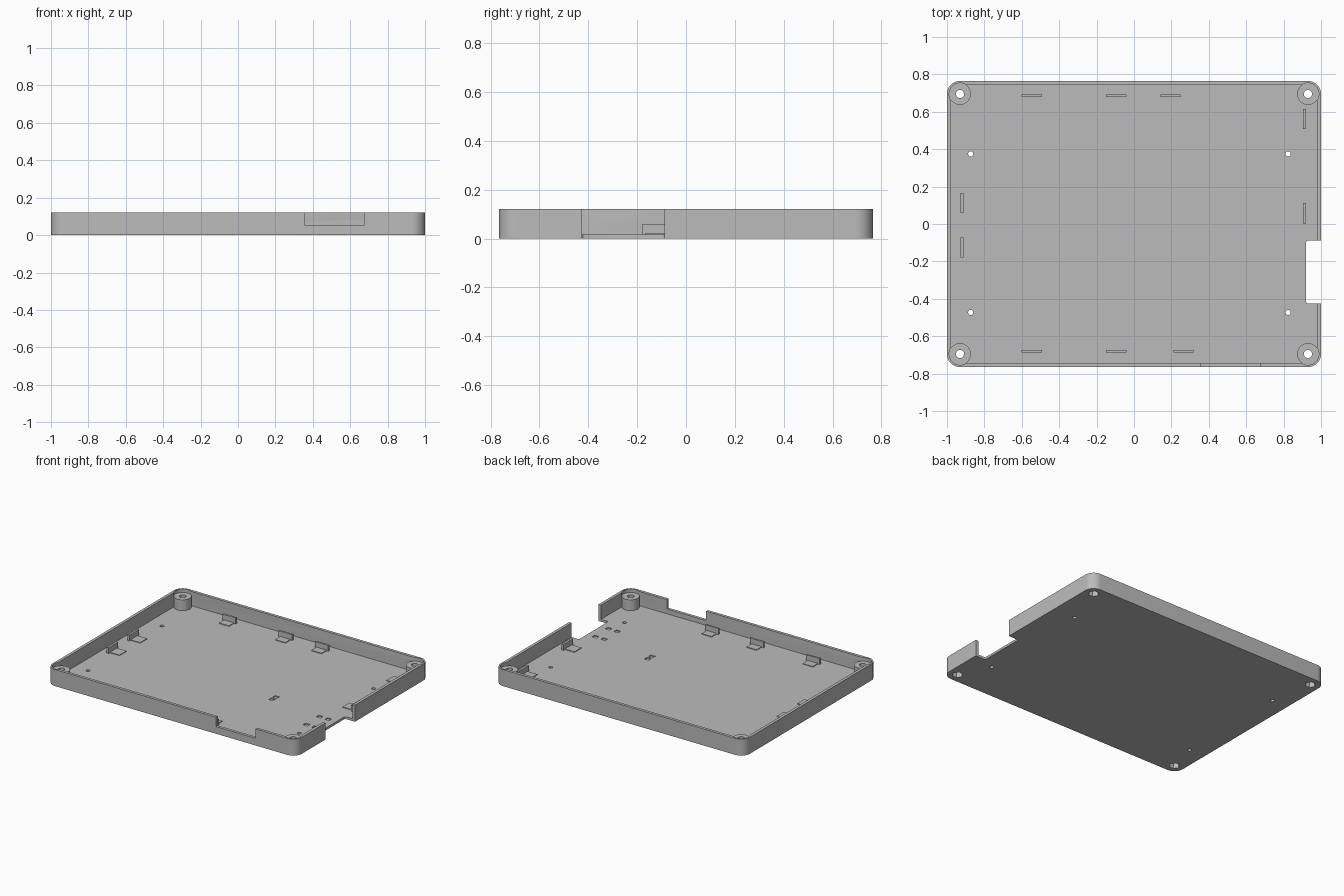
import bpy, bmesh, math

cube = bpy.data.objects.get("Cube")
if cube:
    bpy.data.objects.remove(cube, do_unlink=True)

HX, HY, H = 1.0, 0.765, 0.12
FLOOR, WALL, RIM = 0.017, 0.021, 0.07
BOSS_TOP, BOSS_R = 0.095, 0.058

grey = bpy.data.materials.new("grey plastic")
grey.use_nodes = True
grey.diffuse_color = (0.5, 0.5, 0.5, 1)
grey.node_tree.nodes["Principled BSDF"].inputs["Base Color"].default_value = (0.5, 0.5, 0.5, 1)


def prism(name, points, z0, z1):
    """Extrude a closed outline from z0 to z1."""
    bm = bmesh.new()
    face = bm.faces.new([bm.verts.new((x, y, z0)) for x, y in points])
    top = bmesh.ops.extrude_face_region(bm, geom=[face])["geom"]
    for v in top:
        if isinstance(v, bmesh.types.BMVert):
            v.co.z = z1
    bmesh.ops.recalc_face_normals(bm, faces=bm.faces)
    mesh = bpy.data.meshes.new(name)
    bm.to_mesh(mesh)
    bm.free()
    mesh.materials.append(grey)
    ob = bpy.data.objects.new(name, mesh)
    bpy.context.collection.objects.link(ob)
    return ob


def circle(x, y, r, n=32):
    return [(x + r * math.cos(2 * math.pi * i / n), y + r * math.sin(2 * math.pi * i / n))
            for i in range(n)]


def rounded(x0, x1, y0, y1, r, n=10):
    pts = []
    corners = [(x1 - r, y1 - r), (x0 + r, y1 - r), (x0 + r, y0 + r), (x1 - r, y0 + r)]
    for q, (cx, cy) in enumerate(corners):
        for i in range(n + 1):
            a = math.pi / 2 * (q + i / n)
            pts.append((cx + r * math.cos(a), cy + r * math.sin(a)))
    return pts


def box(name, cx, cy, w, d, z0, z1):
    w, d = w / 2, d / 2
    return prism(name, [(cx - w, cy - d), (cx + w, cy - d), (cx + w, cy + d), (cx - w, cy + d)], z0, z1)


def combine(target, tool, operation):
    mod = target.modifiers.new("cut", 'BOOLEAN')
    mod.operation = operation
    mod.solver = 'EXACT'
    mod.object = tool
    bpy.context.view_layer.objects.active = target
    bpy.ops.object.modifier_apply(modifier=mod.name)
    bpy.data.objects.remove(tool, do_unlink=True)


def cut(points, z0, z1):
    combine(tray, prism("cutter", points, z0, z1), 'DIFFERENCE')


# Open tray with rounded corners
tray = prism("tray", rounded(-HX, HX, -HY, HY, RIM), 0, H)
cut(rounded(-HX + WALL, HX - WALL, -HY + WALL, HY - WALL, RIM - WALL), FLOOR, 0.3)

# Corner screw bosses with seats, screw holes and hexagonal nut pockets
for sx in (-1, 1):
    for sy in (-1, 1):
        x, y = sx * 0.93, sy * 0.695
        combine(tray, prism("boss", circle(x, y, BOSS_R), 0.005, BOSS_TOP), 'UNION')
        cut(circle(x, y, BOSS_R + 0.0005), BOSS_TOP, 0.3)
        cut(circle(x, y, 0.022, 24), -0.1, 0.3)
        cut(circle(x, y, 0.036, 6), -0.1, 0.05)

# Mounting holes in the floor
for x in (-0.873, 0.824):
    for y in (-0.473, 0.375):
        cut(circle(x, y, 0.014, 16), -0.1, 0.1)

# Cable opening through the left wall and floor, and the front wall notch
cut(rounded(0.92, 1.2, -0.425, -0.088, 0.012, 4), -0.1, 0.3)
combine(tray, box("cutter", 0.517, -HY, 0.316, 0.1, 0.052, 0.3), 'DIFFERENCE')

# Shallow recesses in the floor
recesses = [(x, y) for x in (0.785, 0.855) for y in (-0.335, -0.185)]
recesses += [(0.375, -0.145), (0.375, -0.1)]
for x, y in recesses:
    combine(tray, box("cutter", x, y, 0.035, 0.03, FLOOR - 0.007, 0.05), 'DIFFERENCE')

bpy.ops.object.select_all(action='DESELECT')
tray.select_set(True)
bpy.context.view_layer.objects.active = tray
bpy.ops.object.shade_smooth_by_angle(angle=math.radians(30))

# Board clips: upright tab plus a low foot pointing inward
CLIPS = {
    "back": [(x, 0.685, 0, -1) for x in (-0.547, -0.095, 0.195)],
    "front": [(x, -0.68, 0, 1) for x in (-0.547, -0.095, 0.265)],
    "right": [(-0.92, y, 1, 0) for y in (0.112, -0.125)],
    "left": [(0.912, y, -1, 0) for y in (0.562, 0.057)],
}
for side, places in CLIPS.items():
    for i, (x, y, dx, dy) in enumerate(places, 1):
        tab = (0.016, 0.108) if dx else (0.108, 0.014)
        foot = (0.085, 0.08) if dx else (0.08, 0.065)
        box(f"{side}_clip_{i}", x, y, *tab, 0.01, 0.06)
        fx = x + dx * foot[0] / 2
        fy = y + dy * foot[1] / 2
        box(f"{side}_clip_foot_{i}", fx, fy, *foot, 0.01, FLOOR + 0.005)
